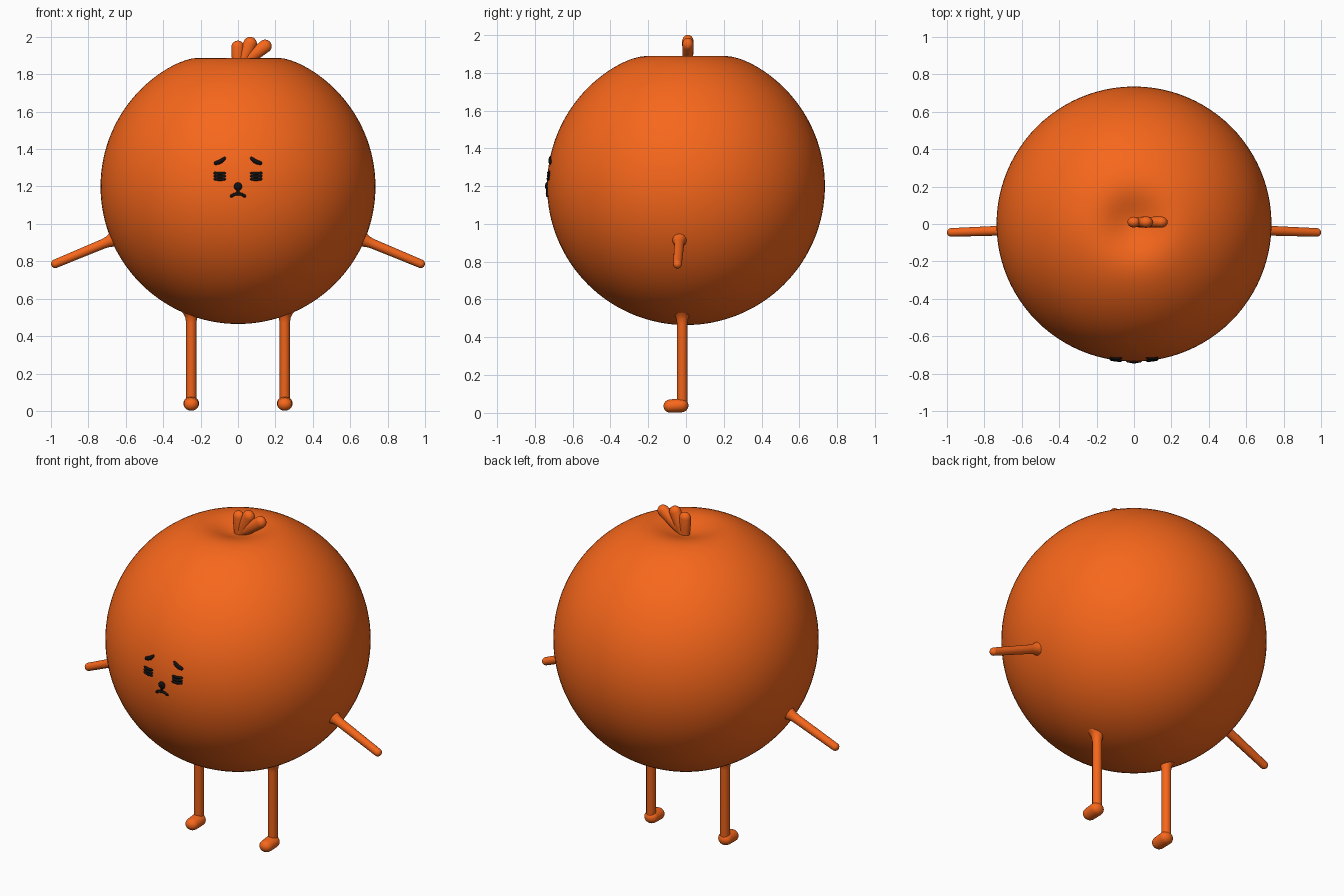
import bpy, bmesh, math
from mathutils import Vector, Matrix

if "Cube" in bpy.data.objects:
    bpy.data.objects.remove(bpy.data.objects["Cube"])

R, CZ = 0.735, 1.2


def material(name, color):
    m = bpy.data.materials.new(name)
    m.diffuse_color = (*color, 1)
    m.use_nodes = True
    m.node_tree.nodes["Principled BSDF"].inputs["Base Color"].default_value = m.diffuse_color
    return m


ORANGE = material("orange", (0.93, 0.135, 0.011))
BLACK = material("black", (0.006, 0.005, 0.005))


def lathe(name, profile, matrix=Matrix(), steps=24, mat=ORANGE):
    """Spin (radius, height) points round z, then place with matrix."""
    bm = bmesh.new()
    vs = [bm.verts.new((r, 0, z)) for r, z in profile]
    es = [bm.edges.new(p) for p in zip(vs, vs[1:])]
    bmesh.ops.spin(bm, geom=vs + es, cent=(0, 0, 0), axis=(0, 0, 1),
                   angle=2 * math.pi, steps=steps)
    bmesh.ops.remove_doubles(bm, verts=bm.verts, dist=1e-5)
    bmesh.ops.transform(bm, matrix=matrix, verts=bm.verts)
    bmesh.ops.recalc_face_normals(bm, faces=bm.faces)
    me = bpy.data.meshes.new(name)
    bm.to_mesh(me)
    bm.free()
    me.shade_smooth()
    me.materials.append(mat)
    ob = bpy.data.objects.new(name, me)
    bpy.context.collection.objects.link(ob)
    return ob


def rod(name, a, b, radii, squash=(1, 1, 1)):
    """Round-ended rod from a to b; radii is a list of (distance from a, radius)."""
    a, b = Vector(a), Vector(b)
    length = (b - a).length
    r0, r1 = radii[0][1], radii[-1][1]
    arc = [math.pi / 2 * i / 6 for i in range(1, 7)]
    prof = [(r0 * math.sin(t), -r0 * math.cos(t)) for t in [0] + arc[:-1]]
    prof += [(r, d) for d, r in radii[:-1]] + [(r1, length)]
    prof += [(r1 * math.cos(t), length + r1 * math.sin(t)) for t in arc[:-1]]
    prof.append((0, length + r1))
    rot = (b - a).to_track_quat('Z', 'Y').to_matrix().to_4x4()
    m = Matrix.Translation(a) @ Matrix.Diagonal((*squash, 1)) @ rot
    return lathe(name, prof, m)


# Round body with a dimple in the top
body = []
N = 64
for i in range(N + 1):
    t = math.pi * i / N
    r = R * math.sin(t) if 0 < i < N else 0
    z = CZ - R * math.cos(t)
    if t > math.pi / 2:
        z -= 0.09 * math.exp(-(r / 0.16) ** 2)
    body.append((r, z))
lathe("body", body, steps=96)

# Arms, legs and feet, flared where they join the body
for s, side in ((-1, "left"), (1, "right")):
    rod(side + "_arm", (s * 0.64, -0.033, 0.927), (s * 0.977, -0.045, 0.787),
        [(0, 0.05), (0.035, 0.038), (0.06, 0.029), (0.09, 0.026), (0.3, 0.023)])
    rod(side + "_leg", (s * 0.25, -0.02, 0.57), (s * 0.25, -0.02, 0.045),
        [(0, 0.075), (0.03, 0.06), (0.05, 0.042), (0.07, 0.032),
         (0.1, 0.027), (0.5, 0.027)])
    rod(side + "_foot", (s * 0.25, -0.024, 0.04), (s * 0.25, -0.084, 0.036),
        [(0, 0.037), (0.06, 0.035)], (1.13, 1, 1))

# Tuft of three lobes on top
for i, (base, tip, r) in enumerate([
        ((0.0, 1.84), (-0.001, 1.946), 0.034),
        ((0.01, 1.84), (0.065, 1.964), 0.036),
        ((0.03, 1.865), (0.145, 1.95), 0.035)]):
    rod(f"tuft_lobe_{i + 1}", (base[0], 0.01, base[1]), (tip[0], 0.01, tip[1]),
        [(0, 0.028), (0.05, 0.033), (0.1, r)], (1, 0.85, 1))


def stroke(name, pts, width):
    """Inked line lying on the front of the body; pts are (x, z, relative width)."""
    cu = bpy.data.curves.new(name, 'CURVE')
    cu.dimensions = '3D'
    cu.bevel_depth = width
    cu.bevel_resolution = 3
    cu.use_fill_caps = True
    sp = cu.splines.new('POLY')
    sp.points.add(len(pts) - 1)
    for p, (x, z, w) in zip(sp.points, pts):
        p.co = (x, -math.sqrt(R * R - x * x - (z - CZ) ** 2), z, 1)
        p.radius = w
    cu.materials.append(BLACK)
    ob = bpy.data.objects.new(name, cu)
    bpy.context.collection.objects.link(ob)
    bpy.ops.object.select_all(action='DESELECT')
    ob.select_set(True)
    bpy.context.view_layer.objects.active = ob
    bpy.ops.object.convert(target='MESH')


# Worried brows and scribbled eyes
for s, side in ((-1, "left"), (1, "right")):
    stroke(side + "_brow", [(s * x, z, w) for x, z, w in (
        (0.128, 1.322, 0.4), (0.122, 1.324, 0.9), (0.105, 1.329, 1.1),
        (0.088, 1.337, 1.1), (0.075, 1.348, 0.9), (0.067, 1.357, 0.4))], 0.011)
    for k, z in enumerate((1.270, 1.254, 1.238)):
        stroke(f"{side}_eye_line_{k + 1}", [(s * x, z + d, w) for x, d, w in (
            (0.131, 0.002, 0.4), (0.124, 0.002, 1), (0.098, -0.001, 1.1),
            (0.072, 0.001, 1), (0.065, 0.001, 0.4))], 0.0075)

# Nose and downturned mouth
lathe("nose", [(0.022 * math.sin(math.pi * i / 12) if 0 < i < 12 else 0,
                -0.011 * math.cos(math.pi * i / 12)) for i in range(13)],
      Matrix.Translation((0, -R, 1.2)) @ Matrix.Rotation(math.pi / 2, 4, 'X'), mat=BLACK)
stroke("nose_line", [(0, 1.195, 1), (0, 1.175, 0.9), (0, 1.16, 0.9)], 0.008)
stroke("mouth", [(-0.041, 1.145, 0.4), (-0.035, 1.149, 1), (-0.02, 1.158, 1),
                 (0, 1.161, 1), (0.02, 1.158, 1), (0.035, 1.149, 1),
                 (0.041, 1.145, 0.4)], 0.0085)
